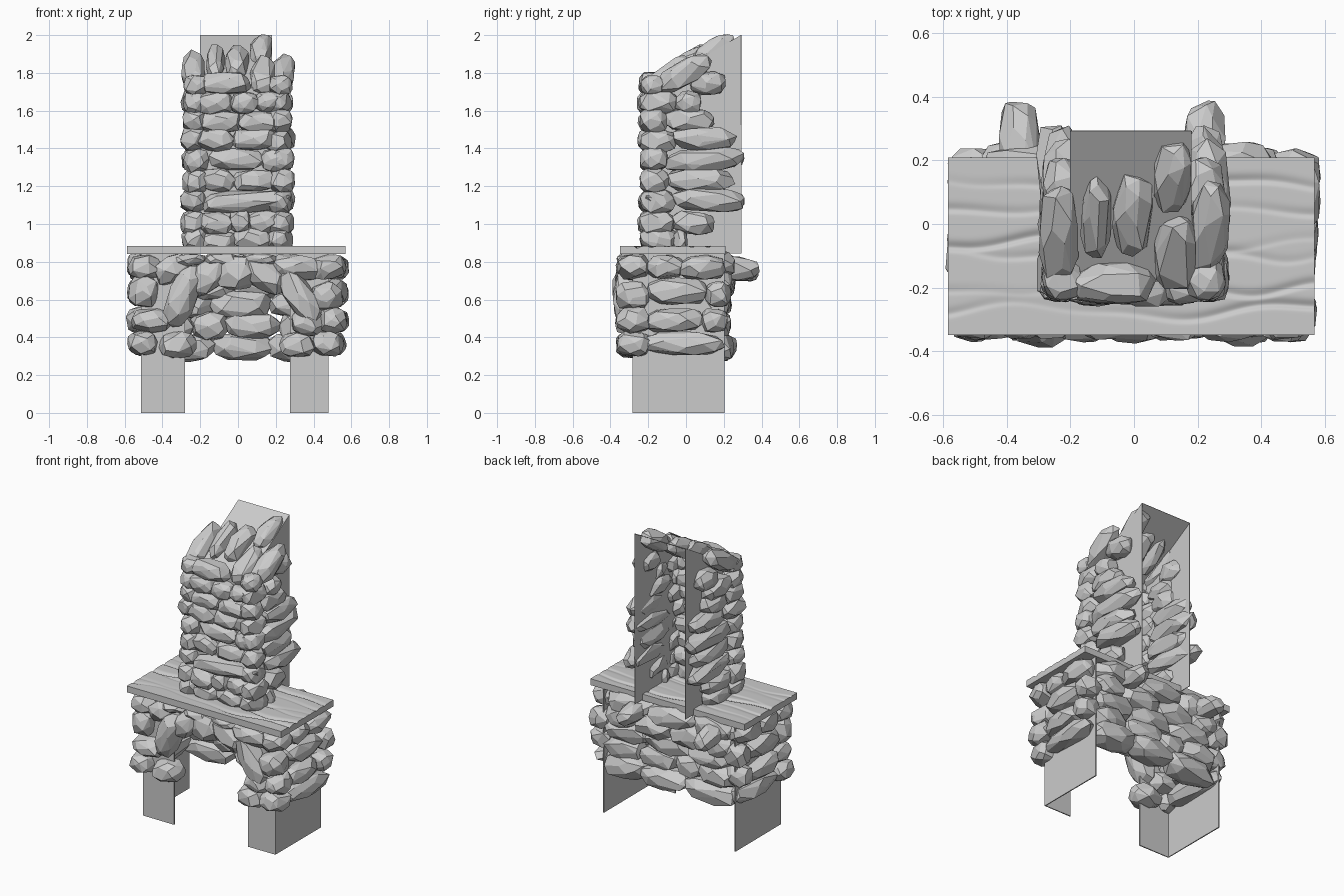
import bpy, bmesh, math, random
from mathutils import Vector, Euler

if "Cube" in bpy.data.objects:
    bpy.data.objects.remove(bpy.data.objects["Cube"])

random.seed(7)


def finish(bm, name):
    me = bpy.data.meshes.new(name)
    bm.to_mesh(me)
    bm.free()
    ob = bpy.data.objects.new(name, me)
    bpy.context.collection.objects.link(ob)
    return ob


def stone(bm, c, size, rot=(0, 0, 0), n=32):
    """Faceted boulder: hull of jittered points on a rounded box, scaled to size."""
    pts = []
    for i in range(n):
        z = 1 - 2 * (i + .5) / n
        a = i * 2.39996 + random.uniform(-.3, .3)
        r = math.sqrt(1 - z * z)
        d = Vector((r * math.cos(a), r * math.sin(a), z))
        k = sum(abs(v) ** 2.9 for v in d) ** (1 / 2.9)
        pts.append(d / k * random.uniform(.92, 1.03))
    lo = [min(p[i] for p in pts) for i in range(3)]
    hi = [max(p[i] for p in pts) for i in range(3)]
    jit = Euler([r + random.uniform(-.08, .08) for r in rot]).to_matrix()
    t = bmesh.new()
    for p in pts:
        q = Vector([((p[i] - lo[i]) / (hi[i] - lo[i]) - .5) * size[i] for i in range(3)])
        t.verts.new(jit @ q + Vector(c))
    bmesh.ops.convex_hull(t, input=t.verts)
    bmesh.ops.delete(t, geom=[v for v in t.verts if not v.link_faces], context='VERTS')
    bmesh.ops.dissolve_limit(t, angle_limit=math.radians(14), verts=t.verts, edges=t.edges)
    bmesh.ops.recalc_face_normals(t, faces=t.faces)
    me = bpy.data.meshes.new("tmp")
    t.to_mesh(me)
    t.free()
    bm.from_mesh(me)
    bpy.data.meshes.remove(me)


def course(bm, along, off, depth, z, h, breaks):
    """A row of stones between successive breaks, running along x or y."""
    for a, b in zip(breaks, breaks[1:]):
        m, w = (a + b) / 2, (b - a) + .02
        o, zz = off + random.uniform(-.012, .012), z + random.uniform(-.008, .008)
        hh = h * random.uniform(.97, 1.1)
        if along == 'x':
            stone(bm, (m, o, zz), (w, depth, hh))
        else:
            stone(bm, (o, m, zz), (depth, w, hh))


def sheet(name, polys, thick):
    bm = bmesh.new()
    for p in polys:
        bm.faces.new([bm.verts.new(v) for v in p])
    bmesh.ops.remove_doubles(bm, verts=bm.verts, dist=.0001)
    ob = finish(bm, name)
    m = ob.modifiers.new("thickness", 'SOLIDIFY')
    m.thickness, m.offset = thick, 0
    return ob


# Legs: thin L-shaped panels (front and outer side)
for name, xo, xi in (("left_leg_panel", -.51, -.28), ("right_leg_panel", .475, .275)):
    y0, y1, zt = -.28, .205, .85
    sheet(name, [[(xi, y0, 0), (xo, y0, 0), (xo, y0, zt), (xi, y0, zt)],
                 [(xo, y0, 0), (xo, y1, 0), (xo, y1, zt), (xo, y0, zt)]], .008)

# Chimney core: open-backed box with a sloping top
L, R, F, B, zf = -.2, .18, -.18, .293, 1.72
sheet("chimney_core", [[(L, F, .845), (R, F, .845), (R, F, zf), (L, F, zf)],
                       [(R, F, .845), (R, B, .845), (R, B, 2), (R, F, zf)],
                       [(L, B, .845), (L, F, .845), (L, F, zf), (L, B, 2)],
                       [(L, F, zf), (R, F, zf), (R, B, 2), (L, B, 2)]], .004)

# Mantel: slab with carved wavy grain on top
grain = [(.13, .016, 7, 0.3, .9), (.05, .014, 6, 1.5, .7), (-.06, .018, 7, 3, 1),
         (-.10, .012, 9, .5, .7), (-.20, .020, 8, 2, .8), (-.275, .022, 7, 4, 1)]


def mantel_z(x, y):
    g = 0
    for y0, amp, f, ph, k in grain:
        d = y - (y0 + amp * math.sin(f * x + ph) + .008 * math.sin(2.3 * f * x + 2 * ph))
        fade = .6 + .4 * math.sin(4 * x + 3 * ph)
        w = .008 if d < 0 else .018
        g += k * fade * math.exp(-(d / w) ** 2)
    return .883 - .011 * min(g, 1.2)


bm = bmesh.new()
bmesh.ops.create_grid(bm, x_segments=120, y_segments=120, size=.5)
for v in bm.verts:
    x, y = -.009 + v.co.x * 1.155, -.07 + v.co.y * .56
    v.co = (x, y, mantel_z(x, y))
rim = [e for e in bm.edges if e.is_boundary]
ext = bmesh.ops.extrude_edge_only(bm, edges=rim)['geom']
for g in ext:
    if isinstance(g, bmesh.types.BMVert):
        g.co.z = .84
bmesh.ops.contextual_create(bm, geom=[g for g in ext if isinstance(g, bmesh.types.BMEdge) and g.is_boundary])
bmesh.ops.recalc_face_normals(bm, faces=bm.faces)
mantel = finish(bm, "mantel")
bpy.context.view_layer.objects.active = mantel
mantel.select_set(True)
bpy.ops.object.shade_smooth_by_angle(angle=math.radians(65))
mantel.select_set(False)

# Lower front stones with the arch: x, z, width, height, tilt in degrees
front = [(-.505, .37, .16, .13, 0), (-.32, .36, .20, .14, 0), (.31, .36, .19, .13, 0), (.475, .365, .17, .13, 0),
         (-.46, .49, .21, .13, 0), (.37, .475, .18, .13, -8), (.50, .49, .15, .14, 0),
         (-.50, .645, .16, .17, -15), (-.29, .62, .35, .15, 66), (.33, .61, .35, .15, -58), (.47, .62, .17, .15, 10),
         (-.495, .775, .18, .13, -5), (-.35, .76, .2, .14, 25), (-.17, .72, .28, .16, 35), (-.01, .74, .22, .18, 10),
         (.14, .73, .29, .16, -33), (.31, .77, .26, .14, -8), (.48, .775, .18, .13, 10),
         (-.26, .81, .18, .07, 0), (-.09, .81, .18, .08, 0), (.12, .81, .2, .07, 0)]
bm = bmesh.new()
for x, z, w, h, a in front:
    y = -.292 if abs(a) > 50 else -.277
    stone(bm, (x, y + random.uniform(-.01, .005), z), (w, .18, h), (0, -math.radians(a), 0))
finish(bm, "arch_stones")

# Lower side stones
for name, x in (("left_side_stones", -.505), ("right_side_stones", .50)):
    bm = bmesh.new()
    course(bm, 'y', x, .15, .365, .13, (-.22, .20))
    course(bm, 'y', x, .16, .49, .13, (-.20, .09, .21))
    course(bm, 'y', x, .16, .635, .14, (-.20, .11, .23))
    course(bm, 'y', x, .16, .77, .13, (-.20, -.02, .20))
    finish(bm, name)

# Firebox back wall stones
bm = bmesh.new()
for z, o, br in ((.345, .17, (-.47, -.13, .17, .47)), (.46, .14, (-.49, -.24, -.06, .22, .47)),
                 (.58, .145, (-.47, -.14, .17, .47)), (.68, .165, (-.47, -.3, -.02, .25, .46)),
                 (.775, .17, (-.47, -.2, .12, .45))):
    course(bm, 'x', o, .18, z, .15, br)
for x in (-.36, .22):
    stone(bm, (x, .25, .765), (.135, .28, .13), (-.1, 0, 0))
finish(bm, "back_wall_stones")

# Chimney front courses
rows = [(.915, (-.20, -.02, .17)), (1.01, (-.21, -.04, .06, .22)), (1.125, (-.18, .27)),
        (1.23, (-.19, -.02, .19)), (1.34, (-.15, .13, .26)), (1.445, (-.21, -.03, .2)),
        (1.545, (-.2, .01, .22)), (1.645, (-.21, -.03, .1, .22)), (1.74, (-.19, .06))]
bm = bmesh.new()
for z, br in rows:
    course(bm, 'x', -.185, .13, z, .117, br)
finish(bm, "chimney_front_stones")

# Chimney side courses with uneven back ends
ends = (.0, .14, .30, .25, .30, .26, .14, .07, .20)
for name, s in (("chimney_left_stones", -1), ("chimney_right_stones", 1)):
    bm = bmesh.new()
    for (z, _), e in zip(rows, ends):
        if s < 0:
            e = max(e, .12)
        mid = -.08 + random.uniform(-.03, .03)
        course(bm, 'y', s * .225, .14, z, .125, (.03, e) if z > 1.7 else (-.235, mid, e))
    finish(bm, name)

# Leaning cap stones: x, y, z, width, length
bm = bmesh.new()
for x, y, z, w, l in ((-.235, -.03, 1.81, .13, .33), (-.12, .02, 1.85, .095, .29), (-.005, .03, 1.855, .125, .28),
                      (.12, .15, 1.915, .12, .26), (.13, -.09, 1.785, .135, .27), (.24, -.015, 1.795, .12, .33)):
    stone(bm, (x, y, z), (w, l, .13), (math.radians(30), 0, 0))
for x in (-.225, .225):
    stone(bm, (x, -.175, 1.735), (.13, .13, .11))
finish(bm, "chimney_cap_stones")
